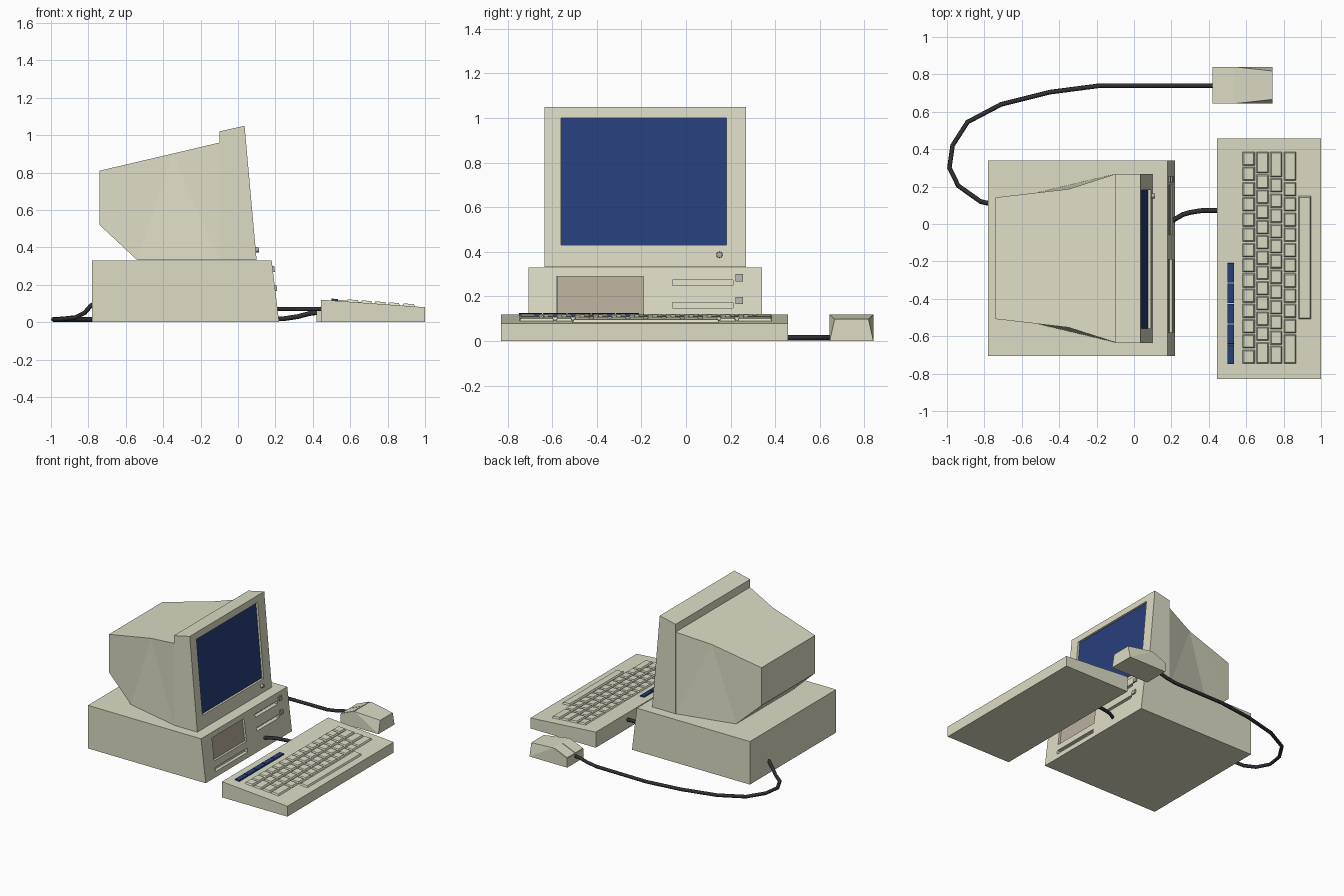
import bpy, bmesh
from mathutils import Vector, Matrix

if "Cube" in bpy.data.objects:
    bpy.data.objects.remove(bpy.data.objects["Cube"])


def material(name, rgb):
    m = bpy.data.materials.new(name)
    m.diffuse_color = (*rgb, 1)
    m.use_nodes = True
    m.node_tree.nodes["Principled BSDF"].inputs["Base Color"].default_value = m.diffuse_color
    return m


BEIGE = material("beige", (0.72, 0.72, 0.56))
BLUE = material("blue", (0.02, 0.05, 0.2))
DARK = material("dark", (0.03, 0.03, 0.035))
TAUPE = material("taupe", (0.48, 0.43, 0.34))
GREY = material("grey", (0.45, 0.45, 0.42))


def finish(name, bm, mat):
    bmesh.ops.recalc_face_normals(bm, faces=bm.faces[:])
    me = bpy.data.meshes.new(name)
    bm.to_mesh(me)
    bm.free()
    ob = bpy.data.objects.new(name, me)
    bpy.context.collection.objects.link(ob)
    me.materials.append(mat)
    return ob


def prism(name, profile, y0, y1, mat=BEIGE):
    """Extrude an xz profile along y."""
    bm = bmesh.new()
    f = bm.faces.new([bm.verts.new((x, y0, z)) for x, z in profile])
    ext = bmesh.ops.extrude_face_region(bm, geom=[f])["geom"]
    bmesh.ops.translate(bm, vec=(0, y1 - y0, 0),
                        verts=[v for v in ext if isinstance(v, bmesh.types.BMVert)])
    return finish(name, bm, mat)


def slab(name, front, z0, z1, back, out, y0, y1, mat=BEIGE):
    """Block following a sloping front, from 'back' behind it to 'out' before it."""
    return prism(name, [(front(z0) - back, z0), (front(z0) + out, z0),
                        (front(z1) + out, z1), (front(z1) - back, z1)], y0, y1, mat)


def cut(ob, front, z0, z1, depth, y0, y1):
    tool = slab("cutter", front, z0, z1, depth, 0.05, y0, y1)
    tool.hide_render = True
    mod = ob.modifiers.new("cut", "BOOLEAN")
    mod.operation, mod.solver, mod.object = "DIFFERENCE", "EXACT", tool
    bpy.context.view_layer.objects.active = ob
    bpy.ops.object.modifier_apply(modifier=mod.name)
    bpy.data.objects.remove(tool)


def cable(name, pts, radius=0.013):
    cu = bpy.data.curves.new(name, "CURVE")
    cu.dimensions = "3D"
    cu.bevel_depth, cu.bevel_resolution = radius, 1
    cu.use_fill_caps = True
    sp = cu.splines.new("POLY")
    sp.points.add(len(pts) - 1)
    for p, co in zip(sp.points, pts):
        p.co = (*co, 1)
    cu.materials.append(DARK)
    ob = bpy.data.objects.new(name, cu)
    bpy.context.collection.objects.link(ob)


# System case with recessed drive bays
def case_front(z):
    return 0.22 - 0.04 * z / 0.33


case = prism("system_case", [(-0.78, 0), (0.22, 0), (0.18, 0.33), (-0.78, 0.33)], -0.705, 0.34)
cut(case, case_front, 0.12, 0.29, 0.025, -0.58, -0.19)
cut(case, case_front, 0.04, 0.07, 0.025, -0.58, -0.19)
slab("bay_panel", case_front, 0.121, 0.289, 0.03, -0.015, -0.579, -0.191, TAUPE)
for i, z in enumerate((0.25, 0.148)):
    cut(case, case_front, z, z + 0.024, 0.03, -0.06, 0.21)
    slab(f"eject_button_{i}", case_front, z + 0.018, z + 0.05, 0.01, 0.01, 0.222, 0.256, GREY)


# Monitor bezel with sunken screen
def bezel_front(z):
    return 0.035 + (1.05 - z) * 0.09


bezel = prism("monitor_bezel", [(-0.10, 0.333), (bezel_front(0.333), 0.333),
                                (0.035, 1.05), (-0.10, 1.02)], -0.635, 0.268)
cut(bezel, bezel_front, 0.43, 1.0, 0.03, -0.56, 0.182)
slab("screen", bezel_front, 0.43, 1.0, 0.035, -0.016, -0.56, 0.182, BLUE)
bm = bmesh.new()
bmesh.ops.create_cone(bm, cap_ends=True, segments=12, radius1=0.015, radius2=0.013, depth=0.03,
                      matrix=Matrix.Translation((0.098, 0.15, 0.387)) @ Matrix.Rotation(1.5708, 4, "Y"))
finish("monitor_knob", bm, TAUPE)

# Monitor rear housing, tapering in facets
side = [(-0.10, 0.45, 0.96), (-0.10, 0.45, 0.333), (-0.35, 0.37, 0.901),
        (-0.54, 0.345, 0.333), (-0.74, 0.325, 0.81), (-0.74, 0.325, 0.52)]
bm = bmesh.new()
P, N = [[bm.verts.new((x, -0.183 + s * y, z)) for x, y, z in side] for s in (1, -1)]
for V in (P, N):
    for idx in ((0, 1, 2), (1, 3, 2), (2, 3, 5), (2, 5, 4)):
        bm.faces.new([V[i] for i in idx])
for a, b in ((0, 2), (2, 4), (4, 5), (5, 3), (3, 1), (1, 0)):
    bm.faces.new((P[a], P[b], N[b], N[a]))
finish("monitor_housing", bm, BEIGE)


# Keyboard body
def deck(x):
    return 0.12 - (x - 0.445) * 0.072


prism("keyboard_body", [(0.445, 0), (1.0, 0), (1.0, deck(1.0)), (0.445, deck(0.445))], -0.83, 0.458)


def add_key(bm, x0, x1, y0, y1, rise=0.012, t=0.007):
    def ring(i, h):
        return [bm.verts.new((x, y, deck(x) + h)) for x, y in
                ((x0 + i, y0 + i), (x1 - i, y0 + i), (x1 - i, y1 - i), (x0 + i, y1 - i))]
    lo, hi = ring(0, -0.003), ring(t, rise)
    bm.faces.new(lo)
    bm.faces.new(hi)
    for i in range(4):
        j = (i + 1) % 4
        bm.faces.new((lo[i], lo[j], hi[j], hi[i]))


# Key rows, each 14 units wide
rows = [[1] * 14, [1.5] + [1] * 11 + [1.5], [1.25] + [1] * 11 + [1.75], [2] + [1] * 10 + [2]]
unit = 1.14 / 14
bm = bmesh.new()
for r, widths in enumerate(rows):
    x, y = 0.58 + r * 0.0735, -0.75
    for w in widths:
        add_key(bm, x, x + 0.067, y + 0.003, y + w * unit - 0.003)
        y += w * unit
finish("keys", bm, BEIGE)
bm = bmesh.new()
add_key(bm, 0.878, 0.947, -0.51, 0.15)
finish("space_bar", bm, BEIGE)
bm = bmesh.new()
for i in range(5):
    add_key(bm, 0.50, 0.536, -0.75 + i * 0.109, -0.645 + i * 0.109, 0.01, 0.001)
finish("function_keys", bm, BLUE)

# Mouse: wedge body with two buttons on the front slope
bm = bmesh.new()
for x, z, h in ((0.42, 0.0, 0.098), (0.42, 0.07, 0.098), (0.54, 0.12, 0.098),
                (0.54, 0.0, 0.098), (0.74, 0.0, 0.098), (0.74, 0.098, 0.076)):
    for s in (1, -1):
        bm.verts.new((x, 0.742 + s * h, z))
bmesh.ops.convex_hull(bm, input=bm.verts[:])
bmesh.ops.dissolve_limit(bm, angle_limit=0.01, verts=bm.verts[:], edges=bm.edges[:])
finish("mouse_body", bm, BEIGE)
for i, y in enumerate((0.646, 0.745)):
    prism(f"mouse_button_{i}", [(0.422, 0.06), (0.53, 0.105), (0.53, 0.12), (0.422, 0.075)],
          y, y + 0.093)

# Cables
cable("mouse_cable", [(-0.77, 0.11, 0.10), (-0.79, 0.113, 0.085), (-0.82, 0.12, 0.05),
                      (-0.87, 0.155, 0.025), (-0.94, 0.205, 0.017), (-0.987, 0.30, 0.015),
                      (-0.97, 0.42, 0.015), (-0.89, 0.545, 0.015), (-0.71, 0.64, 0.015),
                      (-0.45, 0.705, 0.015), (-0.18, 0.74, 0.015), (0.24, 0.74, 0.018),
                      (0.32, 0.74, 0.03), (0.38, 0.74, 0.046), (0.43, 0.74, 0.052)])
cable("keyboard_cable", [(0.20, 0.015, 0.07), (0.26, 0.05, 0.07), (0.30, 0.062, 0.07),
                         (0.37, 0.073, 0.07), (0.46, 0.073, 0.07)])
